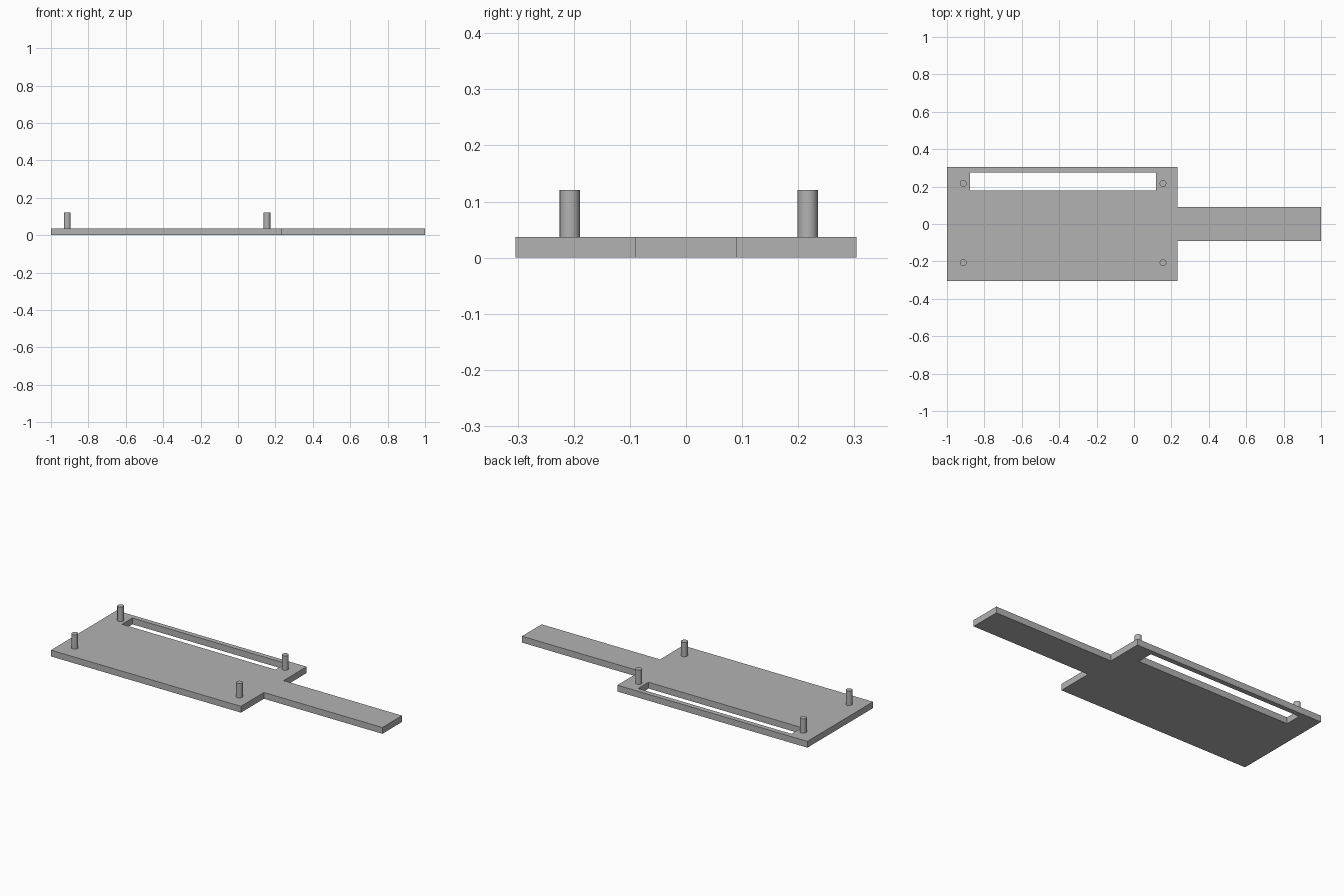
import bpy
import math

if "Cube" in bpy.data.objects:
    bpy.data.objects.remove(bpy.data.objects["Cube"], do_unlink=True)

THICK = 0.037
PEG_TOP = 0.121
PEG_RADIUS = 0.018

grey = bpy.data.materials.new("plain_grey")
grey.use_nodes = True
colour = (0.45, 0.45, 0.45, 1)
grey.diffuse_color = colour
grey.node_tree.nodes["Principled BSDF"].inputs["Base Color"].default_value = colour


def flat_panel(name, loops, thickness):
    """Extrude closed outlines from z = 0; inner loops become holes."""
    curve = bpy.data.curves.new(name + "_outline", "CURVE")
    curve.dimensions = "2D"
    curve.fill_mode = "BOTH"
    curve.extrude = thickness / 2
    for loop in loops:
        spline = curve.splines.new("POLY")
        spline.points.add(len(loop) - 1)
        for point, (x, y) in zip(spline.points, loop):
            point.co = (x, y, 0, 1)
        spline.use_cyclic_u = True
    helper = bpy.data.objects.new(name + "_outline", curve)
    bpy.context.collection.objects.link(helper)
    graph = bpy.context.evaluated_depsgraph_get()
    mesh = bpy.data.meshes.new_from_object(helper.evaluated_get(graph))
    bpy.data.objects.remove(helper, do_unlink=True)
    for vert in mesh.vertices:
        vert.co.z += thickness / 2
    for face in mesh.polygons:
        face.use_smooth = False
    mesh.materials.clear()
    mesh.materials.append(grey)
    panel = bpy.data.objects.new(name, mesh)
    bpy.context.collection.objects.link(panel)
    return panel


# Base plate with its narrow handle and long slot
half = [(1, 0.091), (0.232, 0.091), (0.232, 0.304), (-1, 0.304)]
outline = half + [(x, -y) for x, y in reversed(half)]
slot = [(-0.877, 0.179), (0.118, 0.179), (0.118, 0.275), (-0.877, 0.275)]
flat_panel("base_plate", [outline, slot], THICK)

# Round pegs near the plate corners
for side, x in (("right", -0.913), ("left", 0.155)):
    for end, y in (("front", -0.207), ("back", 0.217)):
        bpy.ops.mesh.primitive_cylinder_add(
            vertices=32, radius=PEG_RADIUS, depth=PEG_TOP - THICK,
            location=(x, y, (PEG_TOP + THICK) / 2))
        peg = bpy.context.object
        peg.name = f"{end}_{side}_peg"
        peg.data.materials.append(grey)
        bpy.ops.object.shade_smooth_by_angle(angle=math.radians(30))
